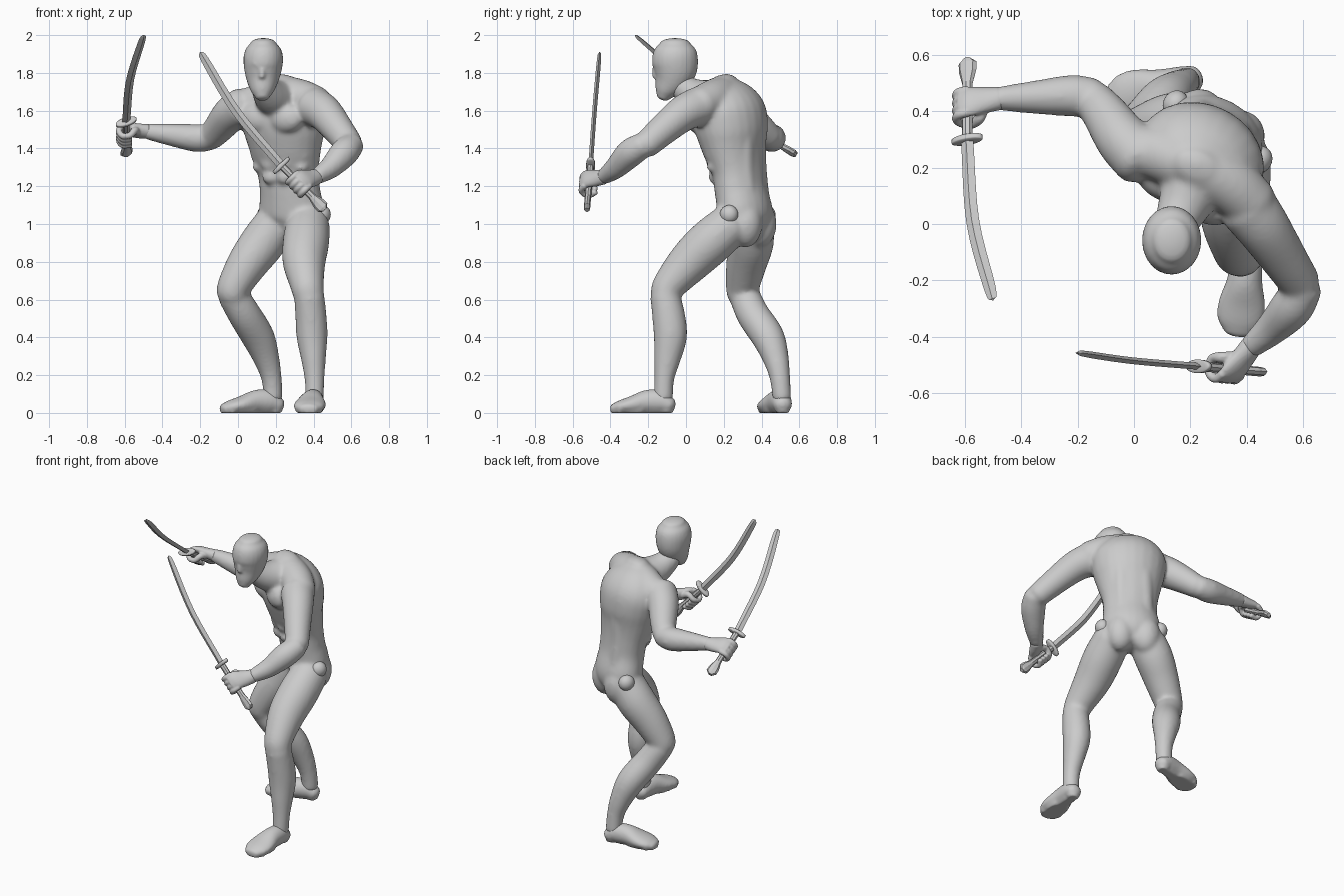
import bpy, bmesh, math
from mathutils import Vector, Matrix

if "Cube" in bpy.data.objects:
    bpy.data.objects.remove(bpy.data.objects["Cube"])

grey = bpy.data.materials.new("plain grey")
grey.use_nodes = True
grey.diffuse_color = (0.6, 0.6, 0.6, 1)
grey.node_tree.nodes["Principled BSDF"].inputs["Base Color"].default_value = (0.6, 0.6, 0.6, 1)

FRONT = Vector((-0.47, -0.88, 0)).normalized()   # way the body faces
LEFT = Vector((0.88, -0.47, 0)).normalized()
RIGHTWARD, UP = Vector((1, 0, 0)), Vector((0, 0, 1))


def build(name, bm, voxel=0, smooth=True, rounds=6):
    """Turn a bmesh into an object, fused into one skin if voxel is set."""
    bmesh.ops.recalc_face_normals(bm, faces=bm.faces)
    for f in bm.faces:
        f.smooth = smooth
    mesh = bpy.data.meshes.new(name)
    bm.to_mesh(mesh)
    bm.free()
    mesh.materials.append(grey)
    ob = bpy.data.objects.new(name, mesh)
    bpy.context.collection.objects.link(ob)
    if voxel:
        fuse = ob.modifiers.new("fuse", "REMESH")
        fuse.mode, fuse.voxel_size, fuse.use_smooth_shade = "VOXEL", voxel, True
        soft = ob.modifiers.new("soften", "SMOOTH")
        soft.factor, soft.iterations = 0.5, rounds


def spline(rows, steps):
    """Smooth curve through rows of numbers."""
    rows = [Vector(r) for r in rows]
    pts = [2 * rows[0] - rows[1]] + rows + [2 * rows[-1] - rows[-2]]
    out = []
    for a, b, c, d in zip(pts, pts[1:], pts[2:], pts[3:]):
        for i in range(steps):
            t = i / steps
            out.append(0.5 * (2 * b + (c - a) * t + (2 * a - 5 * b + 4 * c - d) * t * t
                              + (3 * b - a - 3 * c + d) * t ** 3))
    return out + [rows[-1]]


def loft(bm, rows, side=LEFT, sides=24, steps=5, cap=0.6):
    """Elliptical tube; each row is x, y, z, half width[, half depth]."""
    rows = [r if len(r) == 5 else (*r, r[3]) for r in rows]
    rows = spline(rows, steps)
    mid = [Vector(r[:3]) for r in rows]
    rings = []
    for i, r in enumerate(rows):
        t = (mid[min(i + 1, len(mid) - 1)] - mid[max(i - 1, 0)]).normalized()
        rings.append((mid[i], t, r[3], r[4]))
    if cap:
        def dome(ring, sign):
            p, t, w, d = ring
            return [(p + t * sign * min(w, d) * cap * k, t, w * math.sqrt(1 - k * k),
                     d * math.sqrt(1 - k * k)) for k in (0.4, 0.7, 0.9, 0.985)]
        rings = dome(rings[0], -1)[::-1] + rings + dome(rings[-1], 1)
    loops = []
    for p, t, w, d in rings:
        u = (side - t * side.dot(t)).normalized()
        v = t.cross(u)
        loops.append([bm.verts.new(p + u * w * math.cos(a) + v * d * math.sin(a))
                      for a in (math.tau * k / sides for k in range(sides))])
    for a, b in zip(loops, loops[1:]):
        for k in range(sides):
            bm.faces.new((a[k], a[k - 1], b[k - 1], b[k]))
    bm.faces.new(loops[0])
    bm.faces.new(loops[-1][::-1])


def ball(bm, centre, radii):
    turn = Matrix((LEFT, -FRONT, UP)).transposed().to_4x4()
    size = Matrix.Diagonal((*radii, 1))
    bmesh.ops.create_uvsphere(bm, u_segments=24, v_segments=16, radius=1,
                              matrix=Matrix.Translation(centre) @ turn @ size)


# Body: trunk, shoulder yoke and neck
bm = bmesh.new()
loft(bm, [(.275, .325, .97, .12, .10), (.285, .317, 1.05, .18, .133), (.275, .29, 1.18, .168, .13),
          (.265, .278, 1.28, .172, .133), (.252, .255, 1.4, .2, .16), (.245, .242, 1.5, .225, .183),
          (.235, .227, 1.6, .23, .183), (.23, .208, 1.69, .18, .138), (.23, .195, 1.75, .10, .07)])
loft(bm, [(.045, .26, 1.62, .092), (.15, .23, 1.66, .102), (.24, .195, 1.68, .103),
          (.34, .14, 1.66, .103), (.42, .07, 1.63, .095)], side=UP)
loft(bm, [(.13, -.03, 1.73, .066), (.17, .05, 1.68, .09), (.21, .14, 1.65, .115)])

# Chest, belly, back and seat muscles
chest, belly, seat = Vector((.235, .215, 1.56)), Vector((.255, .265, 1.3)), Vector((.285, .317, 1.0))
for s in (-1, 1):
    ball(bm, chest + FRONT * .125 + LEFT * s * .085, (.1, .06, .08))
    ball(bm, seat - FRONT * .04 + LEFT * s * .08, (.09, .09, .125))
    back = [seat - FRONT * .06 + UP * .13, belly - FRONT * .1, chest - FRONT * .148, chest - FRONT * .09 + UP * .12]
    loft(bm, [(*(p + LEFT * s * .065), .055, .04) for p in back])
    for k in range(3):
        ball(bm, belly + FRONT * (.105 + .012 * k) + LEFT * s * .042 + UP * (.07 * k - .05), (.045, .03, .04))
        ball(bm, belly + FRONT * .055 + LEFT * s * (.128 + .012 * k) + UP * (.06 * k), (.037, .05, .03))

# Arms
loft(bm, [(.405, .06, 1.62, .105), (.46, -.015, 1.585, .096), (.53, -.12, 1.50, .083), (.59, -.21, 1.42, .073)])
loft(bm, [(.603, -.225, 1.42, .067), (.56, -.295, 1.375, .076), (.49, -.37, 1.30, .06), (.415, -.435, 1.25, .043)])
loft(bm, [(.025, .235, 1.62, .104), (-.04, .3, 1.58, .096), (-.1, .385, 1.51, .082), (-.143, .44, 1.46, .071)])
loft(bm, [(-.143, .45, 1.457, .068), (-.22, .455, 1.455, .074), (-.34, .45, 1.47, .061), (-.48, .445, 1.49, .043)])

# Legs
loft(bm, [(.37, .24, 1.0, .115), (.36, .13, .905, .123), (.35, .02, .80, .114), (.365, -.085, .68, .09), (.375, -.11, .62, .081)])
loft(bm, [(.377, -.11, .62, .08), (.387, -.09, .5, .083, .088), (.392, -.083, .4, .082, .088),
          (.40, -.1, .28, .065, .07), (.405, -.115, .18, .053), (.405, -.12, .08, .049, .052)], side=RIGHTWARD)
loft(bm, [(.2, .35, 1.0, .115), (.13, .345, .9, .119), (.05, .32, .79, .108), (-.02, .30, .67, .09), (-.027, .303, .62, .083)])
loft(bm, [(-.025, .31, .62, .082), (.035, .355, .52, .087), (.107, .435, .4, .087),
          (.153, .478, .28, .068), (.178, .498, .18, .054), (.186, .508, .08, .05)])
build("body", bm, 0.011, rounds=12)

# Round hip joints
bm = bmesh.new()
for spot in ((.445, .228, 1.05), (.148, .425, 1.05)):
    ball(bm, spot, (.045, .05, .05))
build("hip_joints", bm)

# Head with a masked face
bm = bmesh.new()
loft(bm, [(.129, -.124, 1.67, .036, .034), (.129, -.108, 1.705, .06, .06), (.13, -.078, 1.76, .084, .095),
          (.132, -.06, 1.82, .1, .118), (.134, -.058, 1.88, .105, .121), (.134, -.058, 1.925, .094, .109),
          (.134, -.058, 1.955, .07, .082)], side=RIGHTWARD, cap=.42)
loft(bm, [(.129, -.162, 1.84, .012), (.128, -.165, 1.81, .014), (.127, -.16, 1.78, .018)])
for s in (-1, 1):
    loft(bm, [(.129 + s * .015, -.166, 1.832, .01), (.13 + s * .045, -.153, 1.855, .012),
              (.131 + s * .08, -.117, 1.878, .01)], side=UP)
build("head", bm, 0.008)


def foot(name, ankle, heading):
    ahead = Vector((*heading, 0)).normalized()
    rows = [(-.02, .05, .045, .045), (.02, .056, .06, .062), (.09, .064, .06, .062),
            (.17, .084, .044, .046), (.23, .08, .033, .035), (.265, .058, .025, .026)]
    bm = bmesh.new()
    loft(bm, [(*(Vector((*ankle, z)) + ahead * f), w, h) for f, w, z, h in rows],
         side=ahead.cross(UP), cap=0.9)
    for v in bm.verts:
        if v.co.z < .016:
            v.co.z = 0
    build(name, bm, 0.009)


foot("left_foot", (.403, -.115), (-.12, -1))
foot("right_foot", (.185, .508), (-1, -.25))


def hand(name, grip, axis, wrist, out):
    """Fist round a handle; out points from handle to the back of the hand."""
    grip, wrist, axis = Vector(grip), Vector(wrist), Vector(axis).normalized()
    w = wrist - grip
    w = (w - axis * w.dot(axis)).normalized()
    n = axis.cross(w)
    n *= 1 if n.dot(Vector(out)) > 0 else -1

    def around(angle, along, r=.038):
        a = math.radians(angle)
        return grip + axis * along + (w * math.cos(a) + n * math.sin(a)) * r
    bm = bmesh.new()
    loft(bm, [(*wrist, .043, .038), (*(wrist.lerp(grip, .4) + n * .014), .05, .034),
              (*(grip + n * .033 + w * .02), .058, .026), (*(grip + n * .034 - w * .015), .055, .02)], side=axis)
    for k in range(4):
        arc = [(*around(a, (k - 1.5) * .031), .0165) for a in (75, 130, 180, 230, 290)]
        loft(bm, arc, side=axis, sides=10)
    loft(bm, [(*(wrist.lerp(grip, .5) + axis * .02), .022), (*around(-15, .045, .045), .02),
              (*around(-75, .05), .017), (*around(-125, .05), .015)], side=axis, sides=10)
    build(name, bm, 0.005, rounds=4)


def sword(name, pommel, guard, middle, tip, edge):
    """Curved blade, oval guard and flared grip; edge is the wide direction."""
    pommel, guard, middle, tip, edge = map(Vector, (pommel, guard, middle, tip, edge))
    axis = (guard - pommel).normalized()
    near = tip.lerp(middle, .13)
    bm = bmesh.new()
    loft(bm, [(*guard, .023, .012), (*middle, .024, .012), (*near, .021, .011), (*tip, .003, .002)],
         side=edge, sides=4, cap=0)
    build(name + "_blade", bm, smooth=False)
    bm = bmesh.new()
    loft(bm, [(*(guard + axis * o), .058, .024) for o in (-.008, .008)], side=edge, steps=1, cap=.2)
    build(name + "_guard", bm)
    bm = bmesh.new()
    rows = [(0, .02), (.5, .018), (.7, .02), (.85, .033), (.95, .034), (1, .014)]
    loft(bm, [(*guard.lerp(pommel, f), r, min(r, .017)) for f, r in rows],
         side=edge, sides=8, steps=1, cap=0)
    build(name + "_grip", bm, smooth=False)


# Curved swords and the fists that hold them
sword("left_sword", (.46, -.525, 1.075), (.23, -.505, 1.31), (-.005, -.485, 1.59), (-.2, -.457, 1.91), (.72, 0, .69))
hand("left_hand", (.325, -.513, 1.213), (-.69, .06, .72), (.415, -.435, 1.25), (0, -1, 0))
sword("right_sword", (-.59, .585, 1.365), (-.592, .3, 1.54), (-.572, .01, 1.76), (-.5, -.27, 2.0), (.95, .2, .3))
hand("right_hand", (-.592, .415, 1.47), (0, -.85, .52), (-.48, .445, 1.49), (0, 0, 1))
